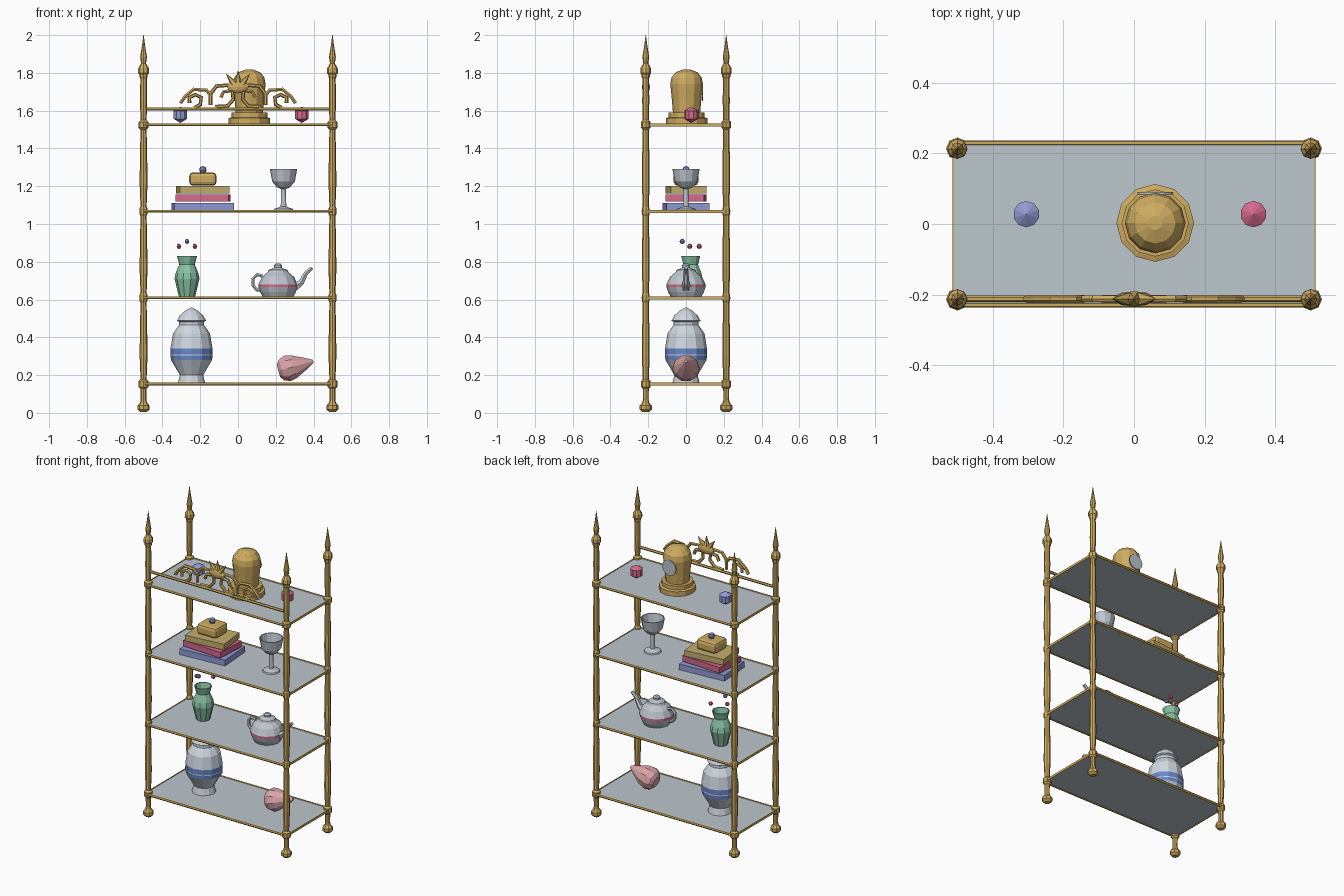
import bpy, bmesh, math
from mathutils import Matrix, Vector

if "Cube" in bpy.data.objects:
    bpy.data.objects.remove(bpy.data.objects["Cube"])


def material(name, rgb):
    m = bpy.data.materials.new(name)
    m.diffuse_color = (*rgb, 1)
    m.use_nodes = True
    m.node_tree.nodes["Principled BSDF"].inputs["Base Color"].default_value = m.diffuse_color
    return m


GOLD = material("brass gold", (.62, .41, .12))
GLASS = material("shelf glass", (.50, .57, .61))
WHITE = material("porcelain", (.62, .68, .75))
SILVER = material("silver", (.52, .57, .62))
BLUE = material("jar blue", (.14, .24, .60))
LAVENDER = material("lavender blue", (.28, .32, .65))
PINK = material("rose pink", (.66, .14, .26))
GREEN = material("jade green", (.25, .54, .37))
SHELL = material("shell pink", (.72, .38, .40))
TAN = material("book tan", (.55, .42, .15))


def finish(name, bm, mats, loc=(0, 0, 0), rot=(0, 0, 0)):
    bmesh.ops.recalc_face_normals(bm, faces=bm.faces)
    me = bpy.data.meshes.new(name)
    bm.to_mesh(me)
    bm.free()
    for m in mats:
        me.materials.append(m)
    ob = bpy.data.objects.new(name, me)
    ob.location, ob.rotation_euler = loc, rot
    bpy.context.collection.objects.link(ob)
    return ob


def lathe(name, profile, mats, loc=(0, 0, 0), sides=10, rot=(0, 0, 0), bands=()):
    """Spin (radius, height) points; bands = segment numbers using the second material."""
    bm = bmesh.new()
    rings = []
    for r, z in profile:
        rings.append([bm.verts.new((r * math.cos(a), r * math.sin(a), z))
                      for a in (2 * math.pi * i / sides for i in range(sides))])
    for k in range(len(rings) - 1):
        for i in range(sides):
            j = (i + 1) % sides
            f = bm.faces.new((rings[k][i], rings[k][j], rings[k + 1][j], rings[k + 1][i]))
            f.material_index = 1 if k in bands else 0
    bm.faces.new(rings[0])
    bm.faces.new(rings[-1])
    return finish(name, bm, mats, loc, rot)


def box(name, size, loc, mat, turn=0, bevel=0):
    bm = bmesh.new()
    bmesh.ops.create_cube(bm, size=1, matrix=Matrix.Diagonal((*size, 1)))
    if bevel:
        bmesh.ops.bevel(bm, geom=bm.edges[:], offset=bevel, segments=2, profile=.5, affect='EDGES')
    return finish(name, bm, [mat], loc, (0, 0, math.radians(turn)))


def ball(name, r, loc, mat, scale=(1, 1, 1), seg=10, rings=3):
    bm = bmesh.new()
    bmesh.ops.create_uvsphere(bm, u_segments=seg, v_segments=rings, radius=r,
                              matrix=Matrix.Diagonal((*scale, 1)))
    return finish(name, bm, [mat], loc)


def tube(name, pts, r, mat, radii=None, res=1):
    cu = bpy.data.curves.new(name, 'CURVE')
    cu.dimensions, cu.bevel_depth, cu.bevel_resolution, cu.use_fill_caps = '3D', r, res, True
    sp = cu.splines.new('POLY')
    sp.points.add(len(pts) - 1)
    sp.use_smooth = False
    for i, p in enumerate(pts):
        sp.points[i].co = (*p, 1)
        sp.points[i].radius = radii[i] if radii else 1
    tmp = bpy.data.objects.new(name + "_path", cu)
    bpy.context.collection.objects.link(tmp)
    me = bpy.data.meshes.new_from_object(tmp.evaluated_get(bpy.context.evaluated_depsgraph_get()))
    bpy.data.objects.remove(tmp)
    me.materials.clear()
    me.materials.append(mat)
    ob = bpy.data.objects.new(name, me)
    bpy.context.collection.objects.link(ob)
    return ob


SHELVES = (.153, .609, 1.067, 1.525)

# Four turned posts with ball feet, shelf collars and spear finials
post = [(.018, .005), (.032, .018), (.032, .038), (.018, .055), (.015, .07)]
for k, z in enumerate(SHELVES):
    c = .026 if k in (0, 3) else .021
    post += [(.016, z - .025), (c, z - .015), (c, z + .015), (.016, z + .025)]
    if k < 3:
        post += [(.021, z + .15), (.019, z + .3)]
post += [(.019, 1.65), (.017, 1.77), (.022, 1.78), (.022, 1.79), (.029, 1.80), (.028, 1.825),
         (.013, 1.85), (.018, 1.885), (.009, 1.94), (.001, 2.0)]
for sx, xn in ((-1, "left"), (1, "right")):
    for sy, yn in ((-1, "front"), (1, "back")):
        lathe(f"{yn}_{xn}_post", post, [GOLD], (.5 * sx, .213 * sy, 0), 8)

# Glass shelves with brass edging
for k, z in enumerate(SHELVES):
    box(f"shelf_{k + 1}", (1.02, .456, .008), (0, 0, z), GLASS)
    for s in (-1, 1):
        tube(f"shelf_{k + 1}_long_rail", [(-.5, .229 * s, z), (.5, .229 * s, z)], .008, GOLD)
        box(f"shelf_{k + 1}_end_rail", (.005, .45, .015), (.512 * s, 0, z), GOLD)

# Front gallery rail with mirrored scrollwork
Y = -.212
tube("gallery_rail", [(-.5, Y, 1.608), (.5, Y, 1.608)], .009, GOLD)
scrolls = {
    "outer_arc": [(.305, 1.64), (.28, 1.675), (.235, 1.713), (.167, 1.708), (.14, 1.675)],
    "outer_curl": [(.257, 1.64), (.257, 1.67), (.225, 1.685), (.195, 1.67), (.20, 1.632), (.23, 1.615)],
    "inner_scroll": [(.145, 1.63), (.145, 1.69), (.114, 1.73), (.055, 1.735), (.03, 1.71),
                     (.025, 1.66), (.055, 1.625), (.12, 1.62)],
    "inner_curl": [(.09, 1.67), (.077, 1.70), (.04, 1.705)],
}
for s in (-1, 1):
    for n, pts in scrolls.items():
        tube(n, [(s * x, Y, z) for x, z in pts], .0105, GOLD)
ball("crest_boss", .06, (0, Y, 1.725), GOLD, (1, .36, .55), 10, 6)
for a in (-38, 0, 38):
    t = math.radians(a)
    lathe("crest_ray", [(.02, 0), (.001, .065)], [GOLD],
          (.035 * math.sin(t), Y, 1.725 + .022 * math.cos(t)), 6, (0, t, 0))

# Domed mantel clock, face on the rear side
lathe("clock_base", [(.11, 1.528), (.11, 1.56), (.095, 1.565), (.095, 1.59)], [GOLD], (.06, .003, 0), 12)
lathe("clock_dome", [(.072, 1.588), (.078, 1.66), (.086, 1.74), (.08, 1.775), (.058, 1.803), (.02, 1.817)],
      [GOLD], (.06, .003, 0), 12)
lathe("clock_face", [(.05, 0), (.05, .006)], [GLASS], (.06, .084, 1.70), 12, (-math.pi / 2, 0, 0))

# Ornament balls
ball("blue_ball", .043, (-.305, .028, 1.578), LAVENDER)
ball("pink_ball", .043, (.338, .028, 1.578), PINK)

# Book stack with casket
box("bottom_book", (.315, .23, .038), (-.186, 0, 1.092), LAVENDER, 4)
box("middle_book", (.28, .205, .038), (-.186, 0, 1.137), PINK, -3)
box("top_book", (.265, .19, .038), (-.186, 0, 1.181), TAN, 6)
box("casket", (.145, .13, .07), (-.186, 0, 1.238), GOLD, 0, .02)
ball("casket_knob", .02, (-.186, 0, 1.287), LAVENDER, (1, 1, 1), 8, 4)

# Goblet
lathe("goblet", [(.053, 1.072), (.05, 1.08), (.015, 1.092), (.012, 1.185), (.035, 1.195), (.06, 1.225),
                 (.072, 1.29), (.066, 1.29), (.055, 1.235), (.03, 1.21)], [SILVER], (.241, 0, 0), 12)

# Green vase with floating buds
lathe("vase", [(.042, .613), (.05, .645), (.066, .71), (.06, .74), (.041, .785), (.053, .83),
               (.047, .83), (.035, .785)], [GREEN], (-.27, .025, 0), 10)
for x, y, z, m in ((-.313, .02, .882, PINK), (-.27, -.02, .908, LAVENDER), (-.228, .07, .882, PINK)):
    ball("flower_bud", .014, (x, y, z), m, (1, 1, 1), 6, 4)

# Teapot with a pink band
lathe("teapot_body", [(.08, .613), (.095, .64), (.104, .666), (.104, .68), (.085, .72), (.055, .745),
                      (.05, .757), (.025, .765), (.02, .77), (.022, .782), (.012, .79)],
      [SILVER, PINK], (.212, 0, 0), 12, bands=(2,))
tube("teapot_handle", [(.13, 0, .725), (.10, 0, .732), (.08, 0, .71), (.08, 0, .675), (.10, 0, .65),
                       (.13, 0, .65)], .01, SILVER)
tube("teapot_spout", [(.295, 0, .665), (.335, 0, .69), (.36, 0, .74), (.392, 0, .768)], .01, SILVER,
     [2.6, 1.8, 1.3, 1.0])

# Lidded jar with a split blue band
lathe("lidded_jar", [(.072, .157), (.062, .20), (.085, .24), (.109, .28), (.111, .303), (.111, .309),
                     (.111, .342), (.098, .42), (.076, .452), (.066, .465), (.066, .482), (.077, .488),
                     (.062, .515), (.035, .54), (.005, .557)],
      [WHITE, BLUE], (-.246, 0, 0), 12, bands=(3, 5))

# Seashell lying on its side
axis = Vector((.186, 0, .052))
lathe("seashell", [(.035, 0), (.06, .018), (.073, .05), (.065, .085), (.035, .145), (.008, .192)], [SHELL],
      (.214, 0, .222), 10, axis.to_track_quat('Z', 'Y').to_euler())
